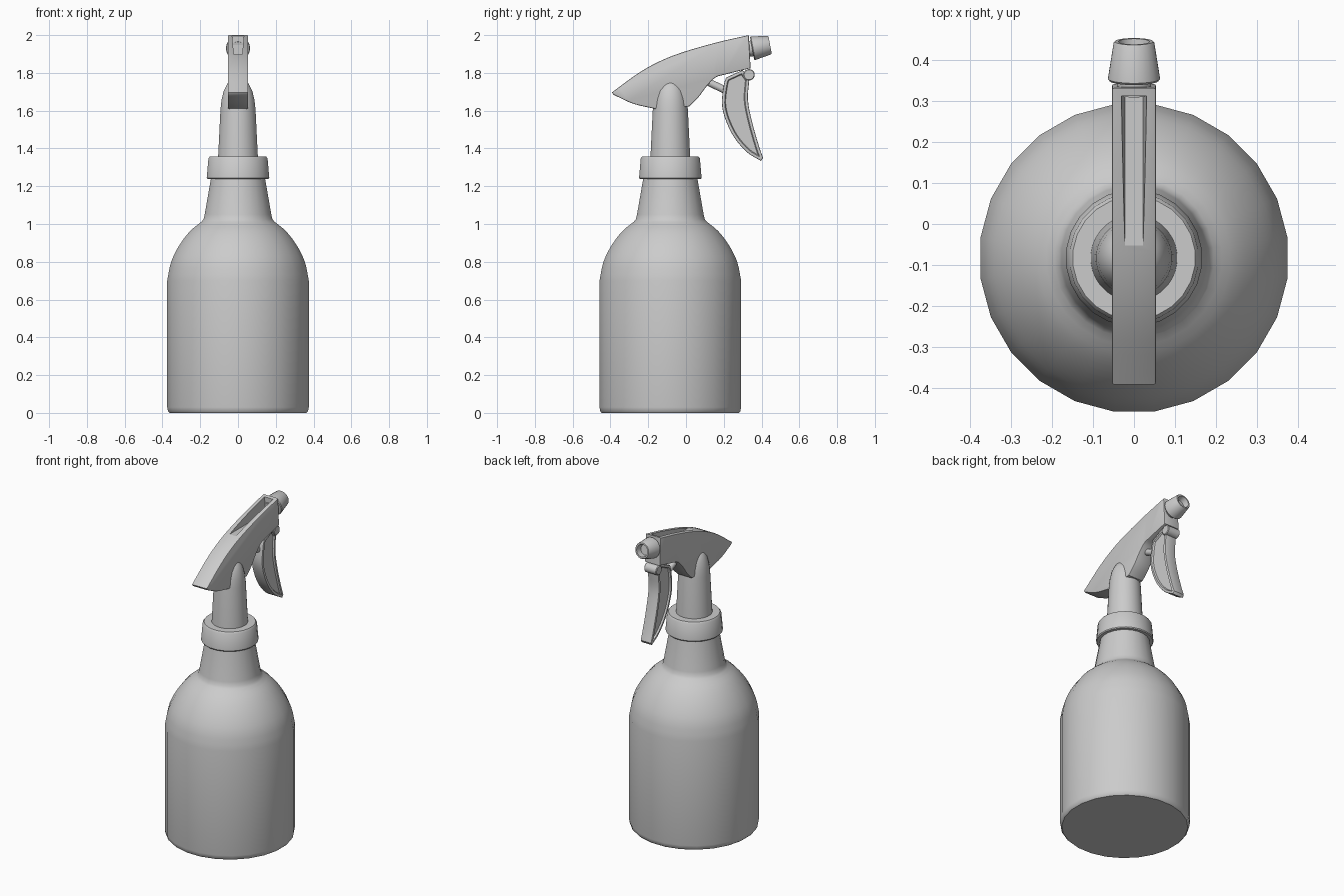
import bpy, bmesh, math
from mathutils import Vector, Matrix

if "Cube" in bpy.data.objects:
    bpy.data.objects.remove(bpy.data.objects["Cube"])

CY = -0.083  # bottle axis


def finish(bm, name, angle=35):
    bmesh.ops.recalc_face_normals(bm, faces=bm.faces[:])
    me = bpy.data.meshes.new(name)
    bm.to_mesh(me)
    bm.free()
    ob = bpy.data.objects.new(name, me)
    bpy.context.collection.objects.link(ob)
    smooth(ob, angle)
    return ob


def smooth(ob, angle=35):
    bpy.ops.object.select_all(action='DESELECT')
    ob.select_set(True)
    bpy.context.view_layer.objects.active = ob
    bpy.ops.object.shade_smooth_by_angle(angle=math.radians(angle))


def lathe(name, profile, loc, direction=(0, 0, 1), n=24):
    """Revolve (radius, height) points about an axis, closing both ends."""
    bm = bmesh.new()
    rings = []
    for r, h in profile:
        ring = []
        for i in range(n):
            a = 2 * math.pi * (i + 0.5) / n
            ring.append(bm.verts.new((r * math.cos(a), r * math.sin(a), h)))
        rings.append(ring)
    for lo, hi in zip(rings, rings[1:]):
        for i in range(n):
            j = (i + 1) % n
            bm.faces.new((lo[i], lo[j], hi[j], hi[i]))
    bm.faces.new(rings[0][::-1])
    bm.faces.new(rings[-1])
    rot = Vector((0, 0, 1)).rotation_difference(Vector(direction)).to_matrix().to_4x4()
    bm.transform(Matrix.Translation(loc) @ rot)
    return finish(bm, name)


def curve(pts, steps=4):
    """Catmull-Rom samples through the points."""
    p = [Vector(q) for q in pts]
    p = [2 * p[0] - p[1]] + p + [2 * p[-1] - p[-2]]
    out = []
    for a, b, c, d in zip(p, p[1:], p[2:], p[3:]):
        for k in range(steps):
            t = k / steps
            out.append(0.5 * (2 * b + (c - a) * t + (2 * a - 5 * b + 4 * c - d) * t * t
                              + (3 * b - a - 3 * c + d) * t ** 3))
    return out + [p[-2]]


def prism(name, outline, half, bevel, recess=0):
    """Extrude a (y, z) outline across x, round its rims, optionally sink the sides."""
    bm = bmesh.new()
    face = bm.faces.new([bm.verts.new((-half, y, z)) for y, z in outline])
    ext = bmesh.ops.extrude_face_region(bm, geom=[face], use_keep_orig=True)
    bmesh.ops.translate(bm, vec=(2 * half, 0, 0),
                        verts=[v for v in ext['geom'] if isinstance(v, bmesh.types.BMVert)])
    bmesh.ops.recalc_face_normals(bm, faces=bm.faces[:])
    rims = [e for e in bm.edges if abs(e.verts[0].co.x - e.verts[1].co.x) < 1e-6]
    bmesh.ops.bevel(bm, geom=rims, offset=bevel, segments=2, profile=0.5, affect='EDGES')
    if recess:
        sides = [f for f in bm.faces if len(f.verts) > 6]
        bmesh.ops.inset_individual(bm, faces=sides, thickness=0.01, use_even_offset=True)
        bmesh.ops.inset_individual(bm, faces=sides, thickness=0.005, depth=-recess,
                                   use_even_offset=True)
    return finish(bm, name)


# Bottle with domed shoulder and tapered neck
dome = curve([(0.378, 0.70), (0.357, 0.80), (0.312, 0.89), (0.255, 0.963), (0.195, 1.012)], 3)
lathe("bottle", [(0.366, 0), (0.374, 0.008), (0.378, 0.03)] + [tuple(p) for p in dome]
      + [(0.184, 1.025), (0.178, 1.05), (0.143, 1.25)], (0, CY, 0))

# Screw collar
lathe("collar", [(0.14, 1.238), (0.163, 1.238), (0.167, 1.244), (0.158, 1.347),
                 (0.150, 1.358), (0.10, 1.358)], (0, CY, 0))

# Sprayer stem with rounded top that breaks through the head sides
lathe("sprayer_stem", [(0.106, 1.35), (0.093, 1.61), (0.087, 1.66), (0.076, 1.705),
                       (0.055, 1.745), (0.02, 1.765)], (0, CY, 0), n=32)

# Sprayer head
top = curve([(-0.392, 1.697), (-0.25, 1.80), (-0.13, 1.866), (0.0, 1.915),
             (0.17, 1.963), (0.332, 2.0)])
under = curve([(0.20, 1.79), (0.155, 1.775), (0.11, 1.73), (0.065, 1.67), (0.016, 1.622)])
back = curve([(-0.165, 1.61), (-0.28, 1.637), (-0.385, 1.685)])
head = prism("sprayer_head", top + [Vector((0.342, 1.825))] + under + back, 0.054, 0.006)

# Level-floored slot cut in the top of the head
bm = bmesh.new()
bmesh.ops.create_cube(bm, size=1)
for v in bm.verts:
    up = v.co.z > 0
    v.co = ((0.034 if up else 0.022) * (1 if v.co.x > 0 else -1),
            0.312 if v.co.y > 0 else -0.10, 2.03 if up else 1.897)
cutter = finish(bm, "slot_cutter")
cutter.hide_render = True
cut = head.modifiers.new("slot", 'BOOLEAN')
cut.operation = 'DIFFERENCE'
cut.solver = 'EXACT'
cut.object = cutter
bpy.context.view_layer.objects.active = head
bpy.ops.object.modifier_apply(modifier="slot")
bpy.data.objects.remove(cutter)
smooth(head)

# Nozzle with hollow tip
lathe("nozzle", [(0.042, -0.03), (0.042, 0.004), (0.06, 0.004), (0.064, 0.009), (0.050, 0.097),
                 (0.047, 0.101), (0.038, 0.101), (0.033, 0.065)],
      (0, 0.346, 1.929), (0, 0.98, 0.18))

# Trigger lever with sunken sides, its pivot and the piston rod
front = curve([(0.335, 1.765), (0.328, 1.656), (0.35, 1.54), (0.384, 1.42), (0.408, 1.35)])
rear = curve([(0.397, 1.334), (0.323, 1.38), (0.254, 1.46), (0.208, 1.556),
              (0.190, 1.64), (0.200, 1.735), (0.212, 1.775)])
prism("trigger", front + rear + [Vector((0.30, 1.815))], 0.038, 0.005, 0.01)
lathe("trigger_pivot", [(0.026, -0.044), (0.03, -0.04), (0.03, 0.04), (0.026, 0.044)],
      (0, 0.334, 1.79), (1, 0, 0))
lathe("piston_rod", [(0.02, 0), (0.02, 0.14)], (0, 0.10, 1.76), (0, 0.9, -0.43), 16)
